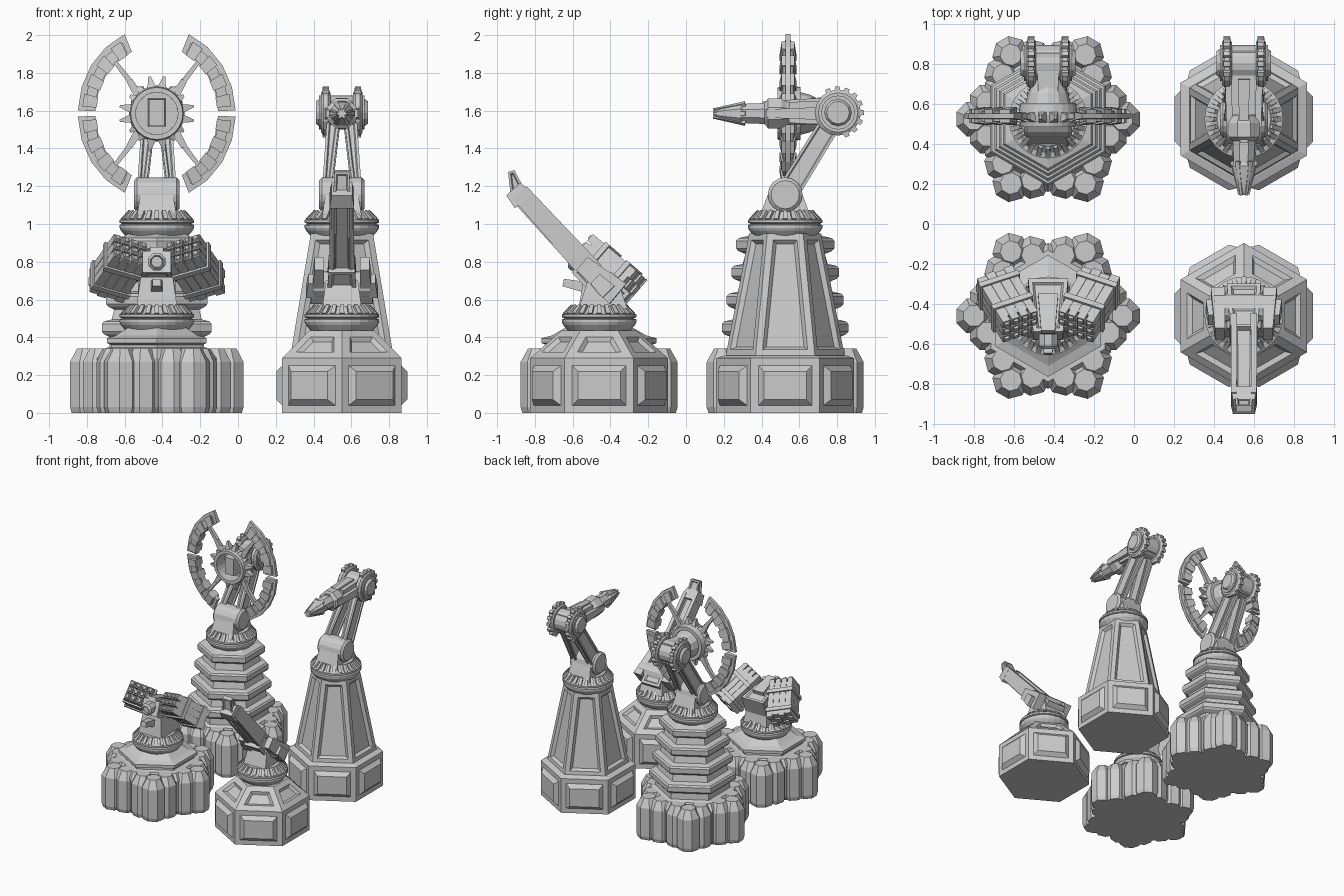
import bpy, bmesh, math
from mathutils import Vector as V

if "Cube" in bpy.data.objects:
    bpy.data.objects.remove(bpy.data.objects["Cube"])

O = V((0, 0, 0))          # centre of the turret being built
X = V((1, 0, 0))


def finish(name, bm):
    bmesh.ops.recalc_face_normals(bm, faces=bm.faces)
    me = bpy.data.meshes.new(name)
    bm.to_mesh(me)
    bm.free()
    ob = bpy.data.objects.new(name, me)
    ob.location = O
    bpy.context.collection.objects.link(ob)
    return ob


def loft(name, sections, loop=False, panels={}):
    """Skin sections; panels maps segment -> (margin, bevel, depth) for framed faces."""
    bm = bmesh.new()
    rows = [[bm.verts.new(p) for p in s] for s in sections]
    n, segs = len(rows[0]), []
    for k in range(len(rows) - (0 if loop else 1)):
        a, b = rows[k], rows[(k + 1) % len(rows)]
        segs.append([bm.faces.new((a[i], a[(i + 1) % n], b[(i + 1) % n], b[i])) for i in range(n)])
    if not loop:
        bm.faces.new(rows[0])
        bm.faces.new(rows[-1])
    bmesh.ops.recalc_face_normals(bm, faces=bm.faces)
    for k, (margin, bevel, depth) in panels.items():
        bmesh.ops.inset_individual(bm, faces=segs[k], thickness=margin, use_even_offset=True)
        bmesh.ops.inset_individual(bm, faces=segs[k], thickness=bevel, depth=depth, use_even_offset=True)
    return finish(name, bm)


def lathe(name, prof, n, at=(0, 0, 0), axis=(0, 0, 1), ph=0, **kw):
    q = V((0, 0, 1)).rotation_difference(V(axis))
    ang = [math.radians(ph) + 2 * math.pi * i / n for i in range(n)]
    return loft(name, [[V(at) + q @ V((r * math.cos(a), r * math.sin(a), z)) for a in ang]
                       for r, z in prof], **kw)


def beam(name, p, q, a, b, a2=None, b2=None, side=X, off=(0, 0), **kw):
    """Tapered bar from p to q, half width a along side, half height b."""
    p, q = V(p), V(q)
    d = (q - p).normalized()
    s = (V(side) - d * d.dot(V(side))).normalized()
    u = d.cross(s)
    o = s * off[0] + u * off[1]
    a2, b2 = a if a2 is None else a2, b if b2 is None else b2
    return loft(name, [[c + o + s * w * i + u * h * j for i, j in ((-1, -1), (1, -1), (1, 1), (-1, 1))]
                       for c, w, h in ((p, a, b), (q, a2, b2))], **kw)


def polar(r, deg, z):
    return V((r * math.cos(math.radians(deg)), r * math.sin(math.radians(deg)), z))


def turntable(z):
    lathe("turntable", [(.13, z - .02), (.16, z), (.19, z + .035), (.197, z + .05), (.197, z + .065),
                        (.18, z + .07), (.197, z + .077), (.197, z + .092), (.17, z + .1),
                        (.135, z + .135)], 24)
    for i in range(24):
        beam("turntable_tooth", polar(.183, i * 15, z + .09), polar(.14, i * 15, z + .135), .013, .012,
             .01, .012, side=polar(1, i * 15 + 90, 0))


def fluted_base():
    lathe("base_core", [(.35, 0), (.365, .03), (.365, .29), (.33, .34)], 6, ph=30)
    for k in range(6):
        for r, t in ((.372, 0), (.305, .085), (.305, -.085)):
            c = polar(r, k * 60, 0) + polar(t, k * 60 + 90, 0)
            lathe("base_column", [(.085, 0), (.094, .03), (.094, .27), (.055, .34)], 8, at=c, ph=k * 60 + 22.5)


def arm():
    beam("arm_pedestal", (0, 0, 1.04), (0, 0, 1.2), .105, .135, .08, .075)
    lathe("lower_joint", [(.075, -.12), (.092, -.105), (.092, .105), (.075, .12)], 16, (0, 0, 1.155), X)
    for s in (-1, 1):
        beam("arm_leg", (s * .08, .01, 1.16), (s * .04, .275, 1.59), .024, .06, .035, .055,
             panels={0: (.014, .006, -.01)})
        lathe("joint_disc", [(.105, -.025), (.122, -.012), (.122, .012), (.105, .025)], 16,
              (s * .085, .28, 1.59), X)
        lathe("joint_cap", [(.075, -.01), (.06, .012)], 12, (s * .125, .28, 1.59), X * s)
        for k in range(-3, 6):
            c = V((s * .085, .28, 1.59))
            d = V((0, math.cos(k * .4), math.sin(k * .4)))
            beam("disc_tooth", c + d * .1, c + d * .137, .02, .018, .016, .012)
    lathe("upper_joint", [(.09, -.12), (.09, .12)], 16, (0, .28, 1.59), X)


# ---------- missile turret ----------
O = V((-.43, -.46, 0))
fluted_base()
lathe("stepped_top", [(.33, .33), (.28, .345), (.28, .36), (.305, .37), (.305, .395), (.25, .41), (.18, .45)],
      6, ph=30)
turntable(.43)
beam("launcher_pedestal", (0, .02, .55), (0, .02, .72), .11, .13, .085, .1)
beam("launcher_head", (0, .16, .7), (0, -.1, .8), .1, .075, .075, .06, panels={0: (.02, .01, -.012)})
beam("head_crest", (0, .1, .79), (0, -.08, .86), .05, .03, .035, .02)
lathe("sensor", [(.05, 0), (.05, .06), (.035, .075), (.03, .06)], 8, (0, -.09, .8), (0, -1, 0), 22.5)
beam("chin_gun", (0, -.05, .66), (0, -.19, .69), .035, .03, .022, .02)
lathe("pod_axle", [(.05, -.2), (.05, .2)], 12, (0, .05, .75), X)
for sx in (-1, 1):
    c, d = V((sx * .205, .06, .765)), V((-sx * .4, -.69, .6)).normalized()
    beam("pod_core", c - d * .15, c + d * .13, .095, .075)
    for i in range(4):
        for j in range(3):
            off = ((i - 1.5) * .05, (j - 1) * .054)
            back = .15 + .012 * ((i + j) % 2)
            beam("missile_tube", c - d * back, c + d * .165, .0245, .027, .02, .0225, off=off)
            beam("missile_tip", c + d * .16, c + d * .176, .015, .016, .01, .011, off=off)
    for t in (-.1, .06):
        beam("pod_band", c + d * (t - .015), c + d * (t + .015), .108, .09)

# ---------- ring emitter tower ----------
O = V((-.43, .525, 0))
fluted_base()
prof = [(.33, .335), (.29, .35)]
for k in range(4):
    z, r = .45 + k * .147, .335 - k * .025
    prof += [(r - .05, z - .05), (r - .012, z - .034), (r, z - .02), (r, z + .02), (r - .012, z + .034),
             (r - .06, z + .045)]
lathe("ringed_tower", prof + [(.17, .95)], 6, ph=30)
turntable(.93)
arm()
beam("emitter_body", (0, .33, 1.59), (0, -.03, 1.59), .06, .085, .04, .07)
lathe("emitter_neck", [(.06, -.14), (.1, -.06), (.115, 0)], 12, (0, .07, 1.585), (0, -1, 0))
lathe("hub_ring", [(.112, -.06), (.14, -.06), (.148, 0), (.138, .06), (.112, .06)], 24, (0, .02, 1.585),
      (0, -1, 0), loop=True)
for k in range(16):
    d = V((math.cos((k + .5) * math.pi / 8), 0, math.sin((k + .5) * math.pi / 8)))
    hub = V((0, .01, 1.585))
    beam("hub_spike", hub + d * .13, hub + d * (.2 if k % 8 in (0, 7, 3, 4) else .172), .025, .03, .006, .01,
         side=V((-d.z, 0, d.x)))


def arc(name, r0, r1, t0, t1, a0, a1, n, sx, sz):
    rows = []
    for k in range(n + 1):
        a = math.radians(a0 + (a1 - a0) * k / n)
        rows.append([V((sx * r * math.cos(a), .015 + t, 1.585 + sz * 1.1 * r * math.sin(a)))
                     for r, t in ((r0, -t0), (r1, -t1), (r1, t1), (r0, t0))])
    loft(name, rows)


for sx in (-1, 1):
    for sz in (-1, 1):
        arc("ring_flange", .325, .418, .02, .012, 2, 66, 4, sx, sz)
        arc("ring_rib", .33, .385, .034, .026, 5, 62, 4, sx, sz)
        for a in (5, 20, 36, 52):
            arc("ring_block", .32, .395, .045, .034, a, a + 9, 1, sx, sz)
        pts = [V((sx * x, .015, 1.585 + sz * z)) for x, z in ((.1, .1), (.145, .175), (.23, .285))]
        for p, q, w in zip(pts, pts[1:], (.022, .014)):
            beam("ring_strut", p, q, w, .016, w * .75, .014)

# ---------- rail gun turret ----------
O = V((.55, -.46, 0))
lathe("hex_base", [(.365, 0), (.365, .29), (.2, .435)], 6, ph=30,
      panels={0: (.04, .03, .03), 1: (.045, .018, -.02)})
turntable(.43)
beam("gun_pedestal", (0, .02, .55), (0, .02, .7), .105, .13, .085, .08)
lathe("gun_trunnion", [(.07, -.15), (.07, .15)], 12, (0, .04, .68), X)
beam("breech", (0, .11, .58), (0, -.1, .79), .085, .075, .07, .065, panels={0: (.02, .01, -.012)})
beam("barrel", (0, .06, .62), (0, -.43, 1.15), .06, .05, .055, .04, panels={0: (.015, .012, -.012)})
for s in (-1, 1):
    beam("cradle_plate", (s * .13, .1, .63), (s * .12, -.09, .79), .035, .07, .025, .045)
    beam("cradle_block", (s * .165, .05, .64), (s * .16, -.02, .71), .025, .045, .018, .035)
    beam("barrel_rail", (s * .05, -.03, .74), (s * .05, -.42, 1.165), .016, .06, .014, .05)
beam("muzzle_block", (0, -.4, 1.125), (0, -.455, 1.185), .065, .062, .055, .05)
beam("muzzle_fork", (0, -.43, 1.165), (0, -.465, 1.28), .045, .04, .04, .018, panels={0: (.012, .006, -.01)})

# ---------- tall beam gun tower ----------
O = V((.55, .525, 0))
lathe("hex_base", [(.365, 0), (.365, .29), (.32, .305)], 6, ph=30, panels={0: (.04, .03, .03)})
lathe("tapered_tower", [(.315, .3), (.19, .95)], 6, ph=30, panels={0: (.035, .018, -.022)})
turntable(.93)
arm()
gun = V((0, .28, 1.585))
lathe("beam_gun", [(.06, -.02), (.065, .27), (.085, .3), (.085, .37), (.06, .39), (.055, .5), (.064, .515),
                   (.05, .57), (.035, .62), (.02, .66)], 8, gun, (0, -1, 0), 22.5)
beam("gun_housing", (0, .34, 1.59), (0, .02, 1.59), .065, .07, .06, .055)
for s in (-1, 1):
    beam("gun_side_rail", (s * .075, .22, 1.585), (s * .07, -.1, 1.585), .02, .035, .015, .022)
beam("gun_top_rail", (0, .2, 1.65), (0, -.12, 1.635), .03, .018, .02, .014)
for k in range(6):
    d = V((math.cos(k * math.pi / 3), 0, math.sin(k * math.pi / 3)))
    beam("muzzle_fin", gun + d * .055 - V((0, .49, 0)), gun + d * .022 - V((0, .66, 0)), .012, .014, .006, .006,
         side=V((-d.z, 0, d.x)))
